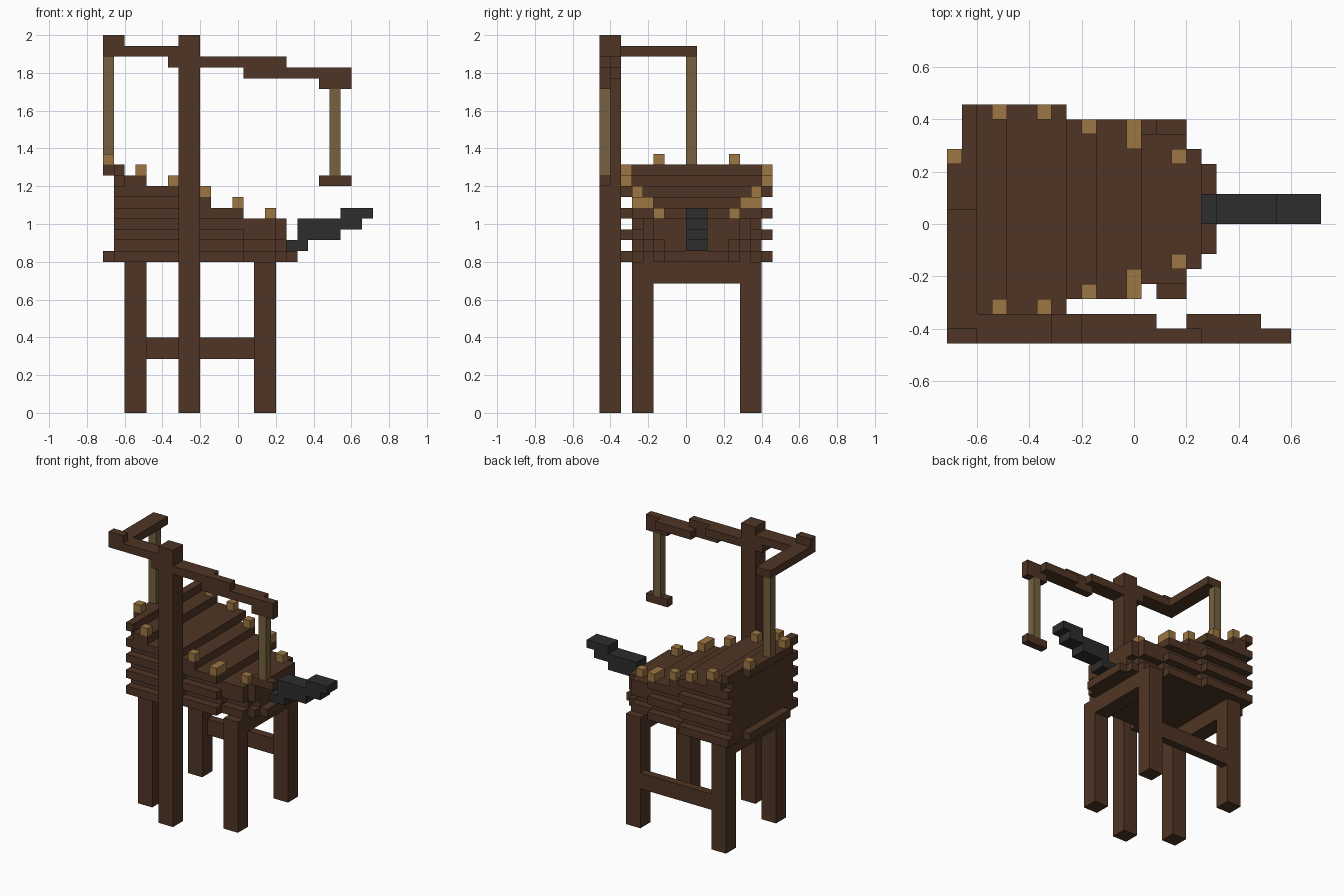
import bpy
import bmesh
from mathutils import Matrix, Vector

cube = bpy.data.objects.get("Cube")
if cube:
    bpy.data.objects.remove(cube, do_unlink=True)

U = 2 / 35                       # size of one block
ORIGIN = Vector((12.5, 8, 0))    # block-grid centre
MID = 9                          # bellows centre line in y


def material(name, colour):
    mat = bpy.data.materials.new(name)
    mat.use_nodes = True
    mat.diffuse_color = (*colour, 1)
    bsdf = next(n for n in mat.node_tree.nodes if n.type == "BSDF_PRINCIPLED")
    bsdf.inputs["Base Color"].default_value = (*colour, 1)
    bsdf.inputs["Roughness"].default_value = 0.9
    return mat


WOOD = material("dark wood", (0.08, 0.036, 0.018))
PEG = material("tan wood", (0.34, 0.18, 0.055))
ROPE = material("rope", (0.18, 0.12, 0.05))
IRON = material("dark iron", (0.026, 0.026, 0.027))


def build(name, mat, *boxes):
    """One object from boxes given as (x range, y range, z range) in blocks."""
    bm = bmesh.new()
    for ranges in boxes:
        lo, hi = (Vector(c) for c in zip(*ranges))
        centre = ((lo + hi) / 2 - ORIGIN) * U
        scale = Matrix.Diagonal(((hi - lo) * U).to_4d())
        bmesh.ops.create_cube(bm, size=1, matrix=Matrix.Translation(centre) @ scale)
    mesh = bpy.data.meshes.new(name)
    bm.to_mesh(mesh)
    bm.free()
    mesh.materials.append(mat)
    obj = bpy.data.objects.new(name, mesh)
    bpy.context.scene.collection.objects.link(obj)
    return obj


def wide(half):
    return (MID - half, MID + half)


# Stand: four legs, cross beams and the rear rail
for side, x in (("rear", (2, 4)), ("nozzle", (14, 16))):
    for edge, y in (("front", (3, 5)), ("back", (13, 15))):
        build(f"{side}_{edge}_leg", WOOD, (x, y, (0, 14)))
    build(f"{side}_cross_beam", WOOD, (x, (5, 13), (12, 14)))
build("back_rail", WOOD, ((4, 14), (14, 15), (5, 7)))

# Bellows base board, tapering to the nozzle
base = [(0, 1, 4), (1, 8, 7), (8, 13, 6), (13, 16, 5), (16, 17, 4), (17, 18, 3)]
build("base_board", WOOD, *[((a, b), wide(h), (14, 15)) for a, b, h in base])

# Stepped top board and pleated walls: x start, x end, half width, top height
sections = [(1, 2, 7, 23), (2, 4, 7, 22), (4, 8, 7, 21), (8, 10, 6, 20),
            (10, 13, 6, 19), (13, 16, 5, 18), (16, 17, 4, 18)]
build("top_board", WOOD, ((0, 1), wide(4), (22, 23)),
      *[((a, b), wide(h), (t - 1, t)) for a, b, h, t in sections])
build("bellows_pleats", WOOD,
      *[((a, b), wide(h - z % 2), (z, z + 1))
        for a, b, h, t in sections for z in range(15, t - 1)])

# Pegs along both edges: x, outer half width, height, length in y
pegs = [(0, 4, 23, 1), (3, 7, 22, 1), (6, 7, 21, 1), (9, 6, 20, 1),
        (12, 6, 19, 2), (15, 4, 18, 1)]
for i, (x, h, z, n) in enumerate(pegs):
    for edge, y in (("front", (MID - h, MID - h + n)), ("back", (MID + h - n, MID + h))):
        build(f"{edge}_peg_{i + 1}", PEG, ((x, x + 1), y, (z, z + 1)))

# Iron nozzle
pipe = wide(1)
build("nozzle", IRON, ((17, 19), pipe, (15, 16)), ((18, 22), pipe, (16, 18)),
      ((22, 24), pipe, (17, 18)), ((22, 25), pipe, (18, 19)))

# Tall post and the lever it carries
build("lever_post", WOOD, ((7, 9), (0, 2), (0, 35)))
build("lever", WOOD,
      ((0, 2), (0, 1), (33, 35)), ((2, 7), (0, 2), (33, 34)),
      ((6, 17), (0, 1), (32, 33)), ((6, 14), (1, 2), (32, 33)),
      ((13, 23), (0, 1), (31, 32)), ((16, 21), (1, 2), (31, 32)),
      ((20, 23), (0, 1), (30, 31)))
build("lever_side_arm", WOOD, ((0, 2), (1, 9), (33, 34)))

# Ropes and the pull handle
build("lift_rope", ROPE, ((0, 1), (8, 9), (23, 33)))
build("pull_rope", ROPE, ((21, 22), (0, 1), (22, 31)))
build("pull_handle", WOOD, ((20, 23), (0, 1), (21, 22)))
